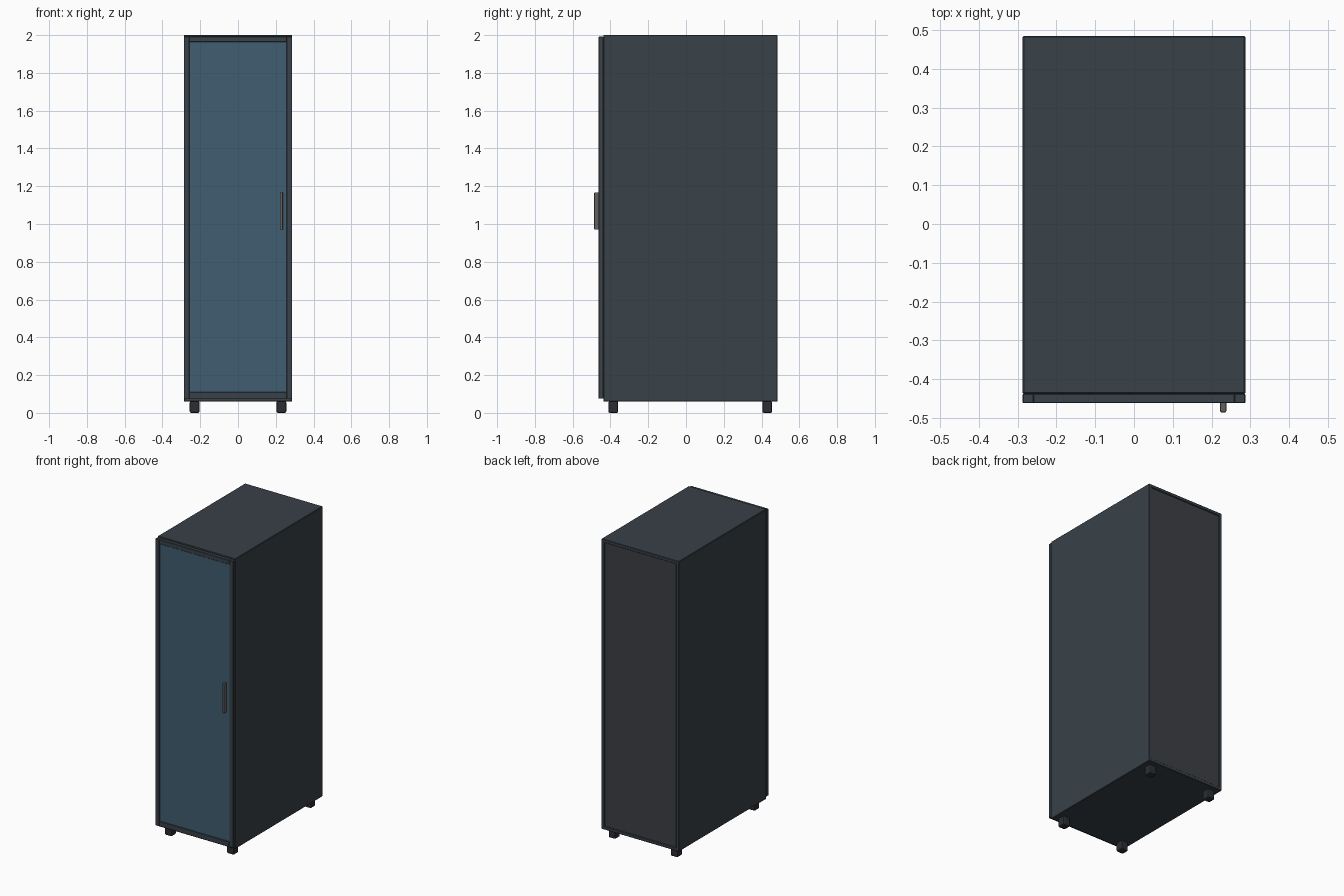
import bpy

if "Cube" in bpy.data.objects:
    bpy.data.objects.remove(bpy.data.objects["Cube"])


def material(name, rgb):
    m = bpy.data.materials.new(name)
    m.diffuse_color = (*rgb, 1)
    m.use_nodes = True
    m.node_tree.nodes["Principled BSDF"].inputs["Base Color"].default_value = m.diffuse_color
    return m


shell = material("dark_shell", (0.04, 0.052, 0.065))
rear = material("rear_grey", (0.045, 0.05, 0.058))
glass = material("blue_glass", (0.05, 0.11, 0.16))
rubber = material("black_rubber", (0.025, 0.027, 0.032))
metal = material("handle_metal", (0.12, 0.12, 0.12))


def box(name, x, y, z, mat, bevel=0.0, segments=1):
    """Box from (min, max) ranges on each axis."""
    spans = (x, y, z)
    bpy.ops.mesh.primitive_cube_add(size=1, location=[(a + b) / 2 for a, b in spans])
    ob = bpy.context.object
    ob.name = name
    ob.scale = [b - a for a, b in spans]
    bpy.ops.object.transform_apply(location=False, rotation=False, scale=True)
    ob.data.materials.append(mat)
    if bevel:
        mod = ob.modifiers.new("edge", 'BEVEL')
        mod.width = bevel
        mod.segments = segments
    return ob


W, FRONT, BACK = 0.287, -0.438, 0.485
BOTTOM, TOP, T = 0.06, 2.0, 0.022

# Cabinet shell
box("top_panel", (-W, W), (FRONT, BACK), (TOP - T, TOP), shell, 0.003)
box("base_panel", (-W, W), (FRONT, BACK), (BOTTOM, BOTTOM + T), shell, 0.003)
for s, side in ((-1, "left"), (1, "right")):
    x = sorted((s * (W - T), s * W))
    box(side + "_panel", x, (FRONT, BACK), (BOTTOM, TOP), shell, 0.003)

# Recessed back panel
box("back_panel", (-W + T, W - T), (BACK - 0.02, BACK - 0.006),
    (BOTTOM + T, TOP - T), rear)

# Door frame, glass and handle
door_y = (-0.462, FRONT)
for s, side in ((-1, "left"), (1, "right")):
    x = sorted((s * 0.258, s * W))
    box("door_stile_" + side, x, door_y, (0.075, 1.993), shell, 0.002)
box("door_rail_top", (-0.26, 0.26), door_y, (1.963, 1.993), shell, 0.002)
box("door_rail_bottom", (-0.26, 0.26), door_y, (0.075, 0.11), shell, 0.002)
box("door_glass", (-0.26, 0.26), (-0.457, -0.449), (0.108, 1.965), glass)
box("door_handle", (0.222, 0.238), (-0.486, -0.458), (0.97, 1.168), metal, 0.004, 2)

# Feet
for fx, a in ((-0.23, "left"), (0.23, "right")):
    for fy, b in ((-0.385, "front"), (0.43, "back")):
        box(f"foot_{b}_{a}", (fx - 0.026, fx + 0.026), (fy - 0.026, fy + 0.026),
            (0.005, 0.062), rubber, 0.008, 2)

# Rest the feet on the floor
for ob in bpy.data.objects:
    if ob.name.startswith("foot_"):
        for v in ob.data.vertices:
            if v.co.z < 0:
                v.co.z -= 0.005
